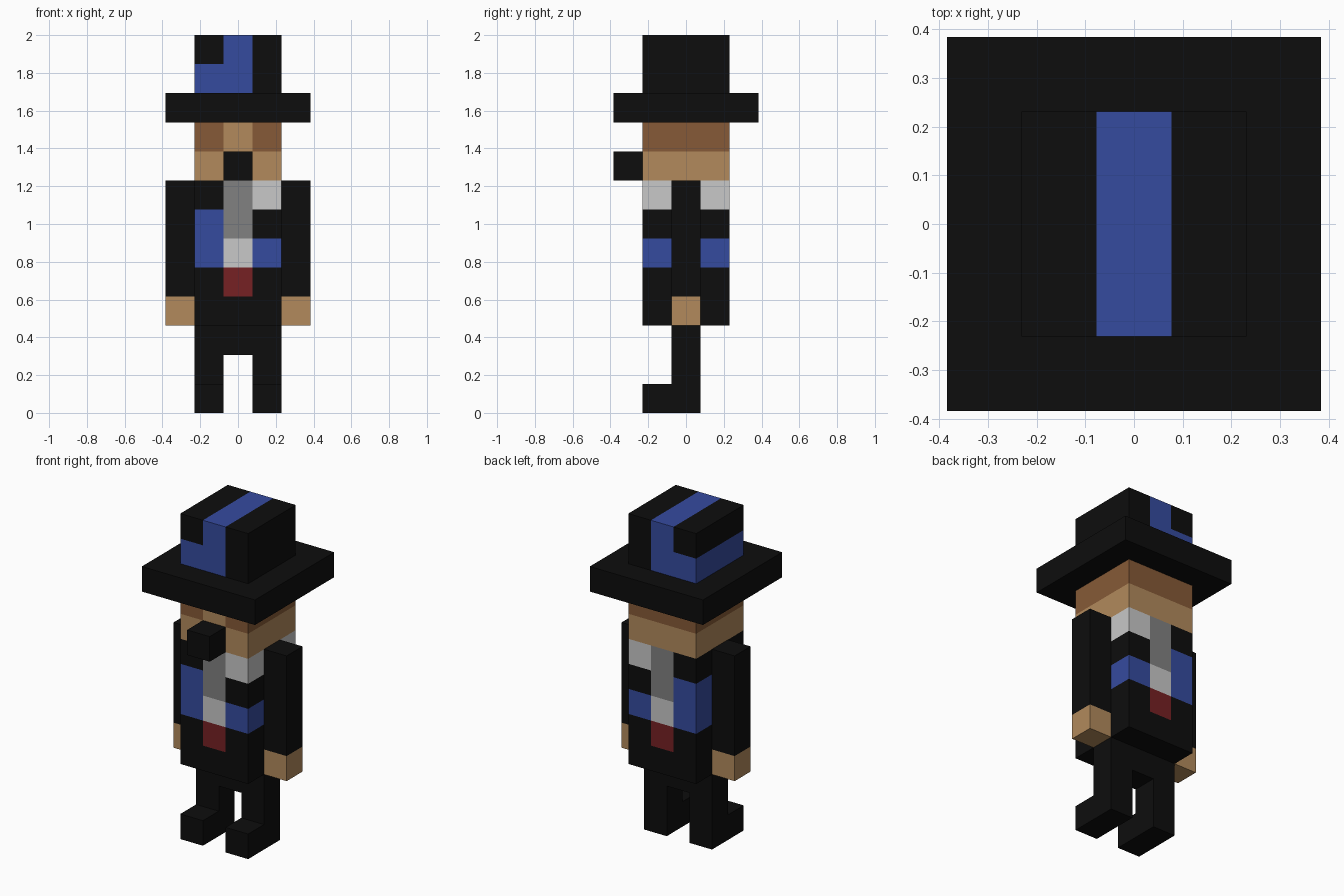
import bpy, bmesh
from mathutils import Vector

if "Cube" in bpy.data.objects:
    bpy.data.objects.remove(bpy.data.objects["Cube"])

U = 2 / 13  # size of one block; all coordinates below are in blocks


def material(name, rgb):
    m = bpy.data.materials.new(name)
    m.diffuse_color = (*rgb, 1)
    m.use_nodes = True
    m.node_tree.nodes["Principled BSDF"].inputs["Base Color"].default_value = m.diffuse_color
    return m


BLACK = material("black", (0.004, 0.004, 0.004))
BLUE = material("blue", (0.036, 0.070, 0.347))
TAN = material("tan skin", (0.445, 0.255, 0.107))
BROWN = material("brown hair", (0.238, 0.102, 0.038))
GREY = material("grey", (0.22, 0.22, 0.22))
WHITE = material("off white", (0.578, 0.578, 0.578))
RED = material("dark red", (0.18, 0.015, 0.017))


def finish(bm, name, mats, rule=None, mirror=False):
    """Colour the faces by rule(block x, y, z), scale to size, link."""
    bmesh.ops.recalc_face_normals(bm, faces=bm.faces[:])
    if rule:
        for f in bm.faces:
            # look just behind the face to find the block it belongs to
            c = f.calc_center_median() - f.normal * 0.25
            f.material_index = mats.index(rule(round(c.x), round(c.y), int(c.z)))
    bmesh.ops.scale(bm, vec=(U, U, U), verts=bm.verts[:])
    me = bpy.data.meshes.new(name)
    bm.to_mesh(me)
    bm.free()
    for m in mats:
        me.materials.append(m)
    ob = bpy.data.objects.new(name, me)
    bpy.context.collection.objects.link(ob)
    if mirror:
        mod = ob.modifiers.new("mirror", 'MIRROR')
        mod.use_mirror_merge = False
    return ob


def box(name, lo, hi, mats, rule=None, cuts=(), mirror=False):
    """Box between two corners, cut on (axis, position) planes."""
    lo, hi = Vector(lo), Vector(hi)
    bm = bmesh.new()
    bmesh.ops.create_cube(bm, size=1)
    for v in bm.verts:
        v.co = Vector((v.co[i] + 0.5) * (hi[i] - lo[i]) + lo[i] for i in range(3))
    for axis, pos in cuts:
        n = Vector((0, 0, 0))
        n[axis] = 1
        bmesh.ops.bisect_plane(bm, geom=bm.verts[:] + bm.edges[:] + bm.faces[:],
                               plane_co=n * pos, plane_no=n)
    return finish(bm, name, mats, rule, mirror)


SIDES = [(0, -0.5), (0, 0.5)]
DEPTHS = [(1, -0.5), (1, 0.5)]

# Legs with forward feet: L-shaped side profile, extruded and mirrored
bm = bmesh.new()
profile = [(-1.5, 0), (0.5, 0), (0.5, 2), (-0.5, 2), (-0.5, 1), (-1.5, 1)]
face = bm.faces.new([bm.verts.new((0.5, y, z)) for y, z in profile])
side = bmesh.ops.extrude_face_region(bm, geom=[face])["geom"]
bmesh.ops.translate(bm, vec=(1, 0, 0),
                    verts=[g for g in side if isinstance(g, bmesh.types.BMVert)])
finish(bm, "leg", [BLACK], mirror=True)
box("hips", (-1.5, -0.5, 2), (1.5, 0.5, 3), [BLACK])


# Torso: coat, shirt front and buckle, the same front and back
def torso_colour(x, y, z):
    if x == 0:
        return {7: GREY, 6: GREY, 5: WHITE, 4: RED}.get(z, BLACK)
    if x < 0:
        return BLUE if z in (5, 6) else BLACK
    return {7: WHITE, 5: BLUE}.get(z, BLACK)


box("torso", (-1.5, -1.5, 3), (1.5, 1.5, 8), [BLACK, BLUE, GREY, WHITE, RED],
    torso_colour, SIDES + [(2, z) for z in range(4, 8)])

# Arms with bare hands
box("arm", (1.5, -0.5, 3), (2.5, 0.5, 8), [BLACK, TAN],
    lambda x, y, z: TAN if z == 3 else BLACK, [(2, 4)], mirror=True)

# Head: hair band above the skin, open at the middle of the face
box("head", (-1.5, -1.5, 8), (1.5, 1.5, 10), [TAN, BROWN],
    lambda x, y, z: BROWN if z >= 9 and not (x == 0 and y == -1) else TAN,
    SIDES + DEPTHS + [(2, 9)])
box("nose", (-0.5, -2.5, 8), (0.5, -1.5, 9), [BLACK])

# Hat
box("hat_brim", (-2.5, -2.5, 10), (2.5, 2.5, 11), [BLACK])
box("hat_crown", (-1.5, -1.5, 11), (1.5, 1.5, 13), [BLACK, BLUE],
    lambda x, y, z: BLUE if x == 0 or (x < 0 and z == 11) else BLACK,
    SIDES + [(2, 12)])
